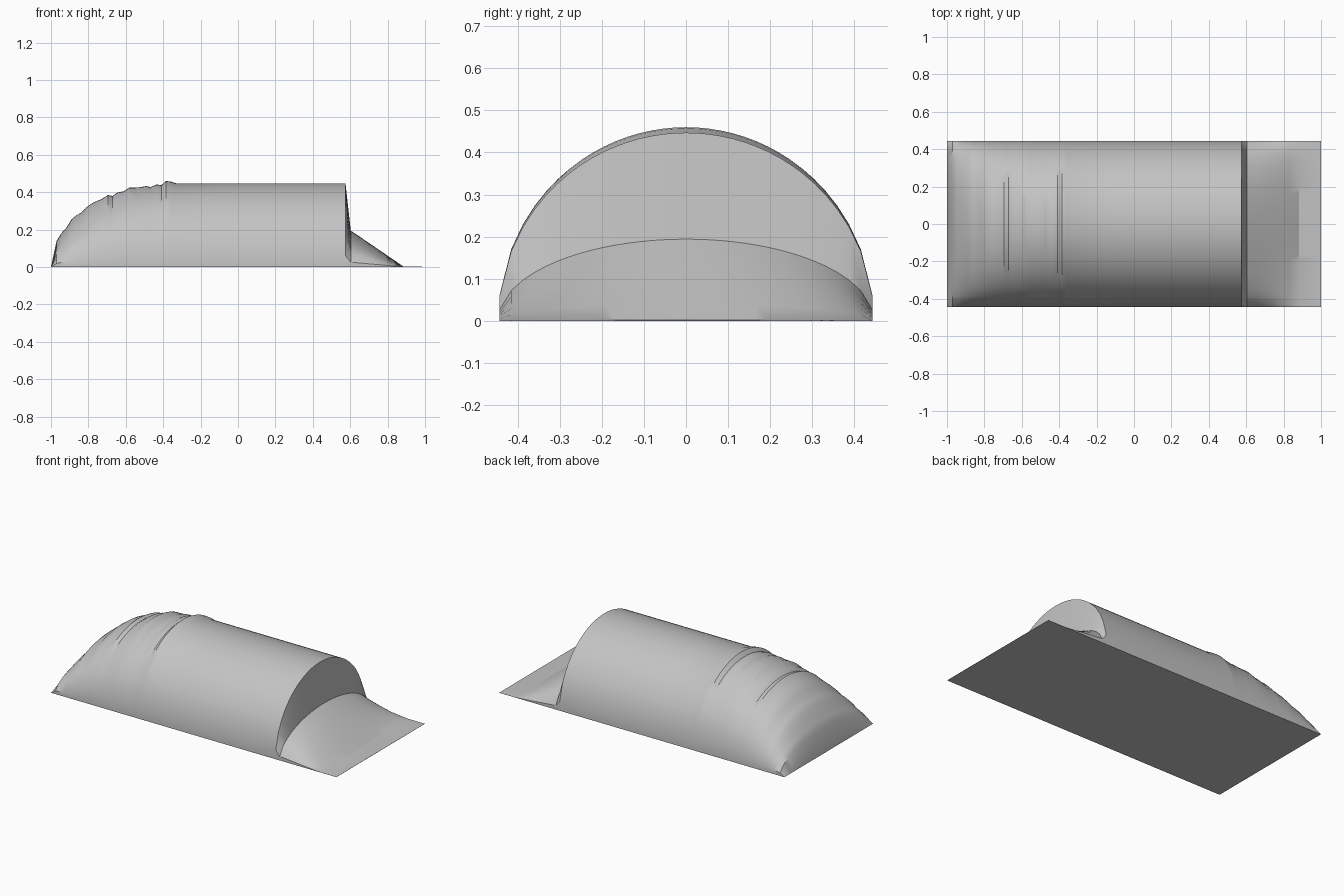
import bpy, bmesh, math

if "Cube" in bpy.data.objects:
    bpy.data.objects.remove(bpy.data.objects["Cube"])

R = 0.447          # arch radius
HALF = 0.443       # half width of the base
STRIPS = 32        # strips across the width

# Crown height along the length: rough rounded end, straight barrel, step, tapering apron
CROWN = [(-1, 0), (-.97, .14), (-.945, .18), (-.918, .21), (-.89, .255), (-.863, .277),
         (-.836, .292), (-.81, .32), (-.782, .34), (-.755, .353), (-.728, .364), (-.695, .385),
         (-.67, .38), (-.645, .398), (-.61, .405), (-.58, .425), (-.55, .425), (-.52, .427),
         (-.493, .433), (-.466, .428), (-.435, .441), (-.41, .438), (-.386, .46),
         (-.36, .457), (-.33, .447), (-.1, .447), (.15, .447), (.4, .447), (.575, .447),
         (.603, .194), (.66, .156), (.72, .115), (.77, .081), (.83, .040),
         (.883, .004), (1, .001)]

grey = bpy.data.materials.new("light grey")
grey.diffuse_color = (0.55, 0.55, 0.55, 1)
grey.use_nodes = True
grey.node_tree.nodes["Principled BSDF"].inputs["Base Color"].default_value = grey.diffuse_color

bm = bmesh.new()
ys = [HALF * (2 * j / STRIPS - 1) for j in range(STRIPS + 1)]

# Arched skin: the same arch scaled to each crown height
rows = [[bm.verts.new((x, y, h * math.sqrt(R * R - y * y) / R)) for y in ys] for x, h in CROWN]
for a, b in zip(rows, rows[1:]):
    for j in range(STRIPS):
        bm.faces.new((a[j], b[j], b[j + 1], a[j + 1]))

# Side walls down to the ground, starting from the feathered end
left = [rows[0][0]] + [bm.verts.new((x, -HALF, 0)) for x, h in CROWN[1:]]
right = [rows[0][-1]] + [bm.verts.new((x, HALF, 0)) for x, h in CROWN[1:]]
for i in range(len(CROWN) - 1):
    for foot, top in ((left, [r[0] for r in rows]), (right, [r[-1] for r in rows])):
        ring = [foot[i], foot[i + 1], top[i + 1], top[i]]
        bm.faces.new(ring[1:] if i == 0 else ring)

# End lip and flat underside
bm.faces.new([left[-1], right[-1]] + rows[-1][::-1])
bm.faces.new(left + right[::-1] + rows[0][-2:0:-1])
bmesh.ops.recalc_face_normals(bm, faces=bm.faces)

mesh = bpy.data.meshes.new("barrel_vault")
bm.to_mesh(mesh)
bm.free()
mesh.materials.append(grey)
vault = bpy.data.objects.new("barrel_vault", mesh)
bpy.context.collection.objects.link(vault)
bpy.context.view_layer.objects.active = vault
vault.select_set(True)
bpy.ops.object.shade_smooth_by_angle(angle=math.radians(30))
